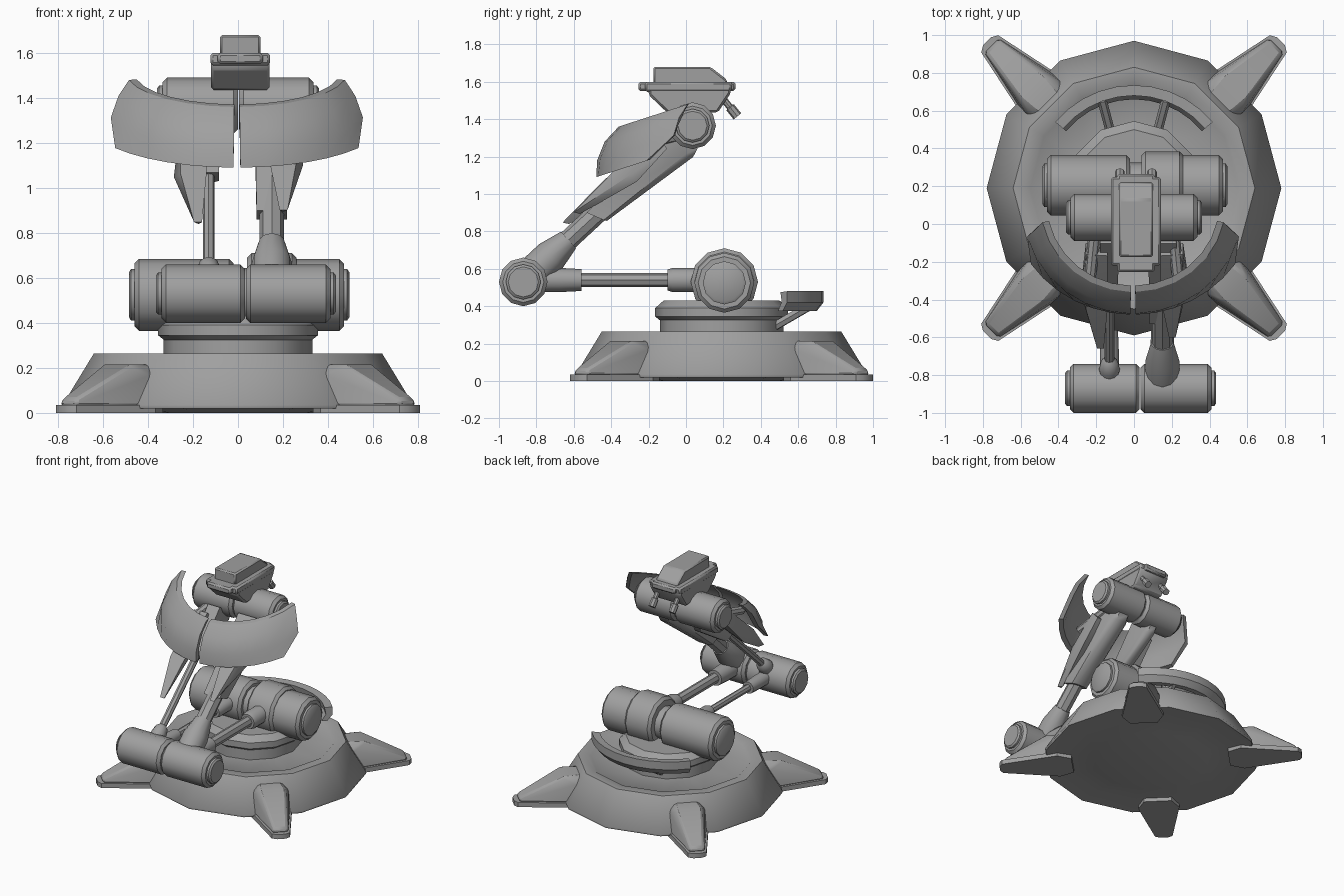
import bpy, bmesh
from math import sin, cos, pi, radians
from mathutils import Matrix, Vector

cube = bpy.data.objects.get("Cube")
if cube:
    bpy.data.objects.remove(cube)

grey = bpy.data.materials.new("plain grey")
grey.use_nodes = True
grey.diffuse_color = (0.35, 0.35, 0.35, 1)
grey.node_tree.nodes["Principled BSDF"].inputs["Base Color"].default_value = (0.35, 0.35, 0.35, 1)

CY = 0.19  # y of the base axis


def finish(name, bm, bevel=0, angle=35):
    bmesh.ops.remove_doubles(bm, verts=bm.verts, dist=0.0005)
    bmesh.ops.recalc_face_normals(bm, faces=bm.faces)
    mesh = bpy.data.meshes.new(name)
    bm.to_mesh(mesh)
    bm.free()
    mesh.materials.append(grey)
    ob = bpy.data.objects.new(name, mesh)
    bpy.context.collection.objects.link(ob)
    if bevel:
        mod = ob.modifiers.new("soft edges", "BEVEL")
        mod.width = bevel
        mod.segments = 1
        mod.limit_method = "ANGLE"
    bpy.ops.object.select_all(action="DESELECT")
    ob.select_set(True)
    bpy.context.view_layer.objects.active = ob
    bpy.ops.object.shade_smooth_by_angle(angle=radians(angle))
    return ob


def skin(name, rings, closed=False, angle=35):
    """Join equal closed loops of points; close the sweep or cap its ends."""
    bm = bmesh.new()
    loops = [[bm.verts.new(p) for p in ring] for ring in rings]
    pairs = list(zip(loops, loops[1:]))
    if closed:
        pairs.append((loops[-1], loops[0]))
    for a, b in pairs:
        for i in range(len(a)):
            j = (i + 1) % len(a)
            bm.faces.new((a[i], a[j], b[j], b[i]))
    if not closed:
        bm.faces.new(loops[0])
        bm.faces.new(loops[-1])
    return finish(name, bm, 0, angle)


def lathe(name, profile, matrix, sides=12, angle=35):
    """Revolve (radius, height) pairs about local z."""
    turn = [2 * pi * i / sides for i in range(sides)]
    rings = [[matrix @ Vector((r * cos(t), r * sin(t), h)) for t in turn] for r, h in profile]
    return skin(name, rings, angle=angle)


def limb(name, start, end, profile, sides=12):
    """Revolve (radius, distance) pairs along the line from start to end."""
    start, end = Vector(start), Vector(end)
    turn = (end - start).to_track_quat("Z", "Y").to_matrix().to_4x4()
    return lathe(name, profile, Matrix.Translation(start) @ turn, sides)


def drum(name, x0, x1, y, z, r, cap=0):
    """Bevelled drum along x; cap -1 or 1 adds a raised end disc on that side."""
    b = 0.02
    limb(name, (x0, y, z), (x1, y, z),
         [(r - b, 0), (r, b), (r, x1 - x0 - b), (r - b, x1 - x0)])
    if cap:
        x = x1 if cap > 0 else x0
        limb(name + "_cap", (x - cap * 0.03, y, z), (x + cap, y, z),
             [(r * 0.72, 0), (r * 0.72, 0.045), (r * 0.62, 0.055)])


def hull(name, points, bevel=0.0):
    bm = bmesh.new()
    for p in points:
        bm.verts.new(p)
    out = bmesh.ops.convex_hull(bm, input=bm.verts)
    bmesh.ops.delete(bm, geom=list(set(out["geom_interior"] + out["geom_unused"])), context="VERTS")
    bmesh.ops.dissolve_limit(bm, angle_limit=0.02, verts=bm.verts, edges=bm.edges)
    return finish(name, bm, bevel)


# Base dish and pedestal
axis = Matrix.Translation((0, CY, 0))
lathe("base_dish", [(0.35, 0.0), (0.42, 0.012), (0.6, 0.03), (0.775, 0.02), (0.78, 0.035),
                    (0.64, 0.265), (0.57, 0.265), (0.55, 0.25), (0.3, 0.25)], axis, angle=50)
lathe("pedestal", [(0.33, 0.22), (0.33, 0.325), (0.355, 0.345), (0.355, 0.39), (0.31, 0.43)], axis)

# Four diagonal feet: flat pad with a sloping shell
pad = [(0.57, 0.1), (0.67, 0.15), (1.08, 0.064), (1.1, 0.03)]
shell = [(0.57, 0.09, 0.03), (0.67, 0.14, 0.03), (1.07, 0.055, 0.03), (1.06, 0.045, 0.065),
         (0.76, 0.09, 0.215), (0.58, 0.075, 0.215), (0.67, 0.125, 0.17)]
for i, side in enumerate(("back_left", "back_right", "front_right", "front_left")):
    m = axis @ Matrix.Rotation(pi / 4 + i * pi / 2, 4, "Z")
    hull(side + "_foot_pad", [m @ Vector((u, v * s, z)) for u, v in pad for s in (-1, 1) for z in (0, 0.035)])
    hull(side + "_foot_shell", [m @ Vector((u, v * s, z)) for u, v, z in shell for s in (-1, 1)], 0.012)

# Curved guard behind the pedestal with two struts
section = [(0.545, 0.48), (0.545, 0.42), (0.51, 0.375), (0.47, 0.375), (0.5, 0.425), (0.49, 0.475)]
arc = [radians(90 - 50 + 10 * i) for i in range(11)]
skin("rear_guard", [[(r * cos(t), CY + r * sin(t), z) for r, z in section] for t in arc])
for s in (-1, 1):
    limb("guard_strut", (s * 0.12, 0.47, 0.29), (s * 0.17, 0.66, 0.4), [(0.025, 0), (0.025, 0.22)], 6)

# Shoulder, elbow and wrist drums
SZ, EY, EZ, WY, WZ = 0.525, -0.87, 0.53, 0.035, 1.365
drum("right_shoulder_drum", -0.46, -0.02, 0.205, SZ, 0.16, -1)
drum("shoulder_core", -0.1, 0.2, 0.205, SZ, 0.12)
drum("shoulder_ring", 0.04, 0.26, 0.205, 0.53, 0.18)
drum("left_shoulder_drum", 0.23, 0.47, 0.205, SZ, 0.16, 1)
drum("right_elbow_drum", -0.34, 0.03, EY, EZ, 0.13, -1)
drum("left_elbow_drum", 0.035, 0.41, EY, EZ, 0.13, 1)
drum("right_wrist_drum", -0.335, 0.0, WY, WZ, 0.125, -1)
drum("left_wrist_drum", 0.005, 0.335, WY, WZ, 0.125, 1)

# Lower arms, from shoulder to elbow
LX, RX = 0.15, -0.13
for name, x, big, rod in (("left", LX, 0.065, 0.038), ("right", RX, 0.05, 0.026)):
    a, b = (x, 0.1, 0.54), (x, -0.8, 0.54)
    limb(name + "_lower_rod", a, b, [(rod, 0), (rod, 0.9)], 8)
    limb(name + "_shoulder_socket", a, b, [(big, 0), (big, 0.17), (big * 0.85, 0.2)])
    limb(name + "_elbow_socket", b, a, [(big, 0), (big, 0.12), (big * 0.9, 0.24)])


def along(x, s, n):
    """Point at distance s up the upper arm and n above its centre line."""
    return Vector((x, EY + 0.733 * s - 0.68 * n, EZ + 0.68 * s + 0.733 * n))


# Upper arms, from elbow to wrist
limb("left_upper_collar", along(LX, 0, 0), along(LX, 1, 0), [(0.09, 0.06), (0.09, 0.2), (0.06, 0.33)])
limb("left_upper_rod", along(LX, 0, 0), along(LX, 1, 0), [(0.055, 0.2), (0.055, 1.15)], 8)
limb("right_upper_ball", along(RX, 0, 0), along(RX, 1, 0),
     [(0.05, 0.08), (0.055, 0.14), (0.045, 0.19), (0.025, 0.21)])
limb("right_upper_rod", along(RX, 0, 0), along(RX, 1, 0), [(0.026, 0.15), (0.026, 1.15)], 8)

# Sleeves that widen toward the wrist
for name, x, w, s0 in (("left", LX, 0.075, 0.5), ("right", RX, 0.05, 0.75)):
    hull(name + "_sleeve", [along(x + k * w * f, s, n) for k in (-1, 1) for f, s, n in (
        (0.9, s0, 0.04), (0.9, s0 + 0.04, -0.05), (0.5, s0 + 0.05, -0.065), (1, 1.12, 0.08),
        (1, 1.1, -0.09), (0.55, 1.12, -0.128), (0.55, 1.17, -0.11))])

# Pointed fins beside the sleeves
for name, side, tip, far, s0 in (("left", 1, 0.2, 0.29, 0.45), ("right", -1, 0.175, 0.285, 0.37)):
    near = 0.14
    hull(name + "_fin", [along(side * x, s, n) for x, s, n in (
        (tip - 0.015, s0, 0.09), (tip + 0.02, s0, 0.09), (tip, s0 + 0.02, 0.06),
        (near, s0 + 0.3, 0.105), (far - 0.03, s0 + 0.3, 0.105), (far, s0 + 0.36, 0.03),
        (far - 0.02, s0 + 0.36, -0.02), (near + 0.05, s0 + 0.3, 0.0),
        (near, 1.05, 0.1), (far - 0.03, 1.05, 0.09), (far - 0.03, 1.05, 0.0), (near, 1.05, 0.0))])

# Two-part curved shield: rows are front y, front z, radius, end angle
rows = [(-0.48, 1.09, 0.66, 55), (-0.475, 1.18, 0.58, 75), (-0.435, 1.28, 0.54, 77), (-0.36, 1.36, 0.49, 78)]
tilt, thick, steps = radians(18), 0.035, 6


def shield_point(side, row, f, t):
    y, z, r, end = row
    a = 0.024 + (radians(end) - 0.024) * f
    d = (r - t) * (1 - cos(a)) + t
    return (side * (r - t) * sin(a) - 0.005, y + d * cos(tilt), z + d * sin(tilt))


for name, side in (("left", 1), ("right", -1)):
    skin(name + "_shield", [
        [shield_point(side, row, i / steps, 0) for row in rows] +
        [shield_point(side, row, i / steps, thick) for row in reversed(rows)]
        for i in range(steps + 1)], angle=25)
    limb(name + "_shield_bracket", (side * 0.2, WY, 1.33), (side * 0.24, -0.36, 1.24),
         [(0.035, 0), (0.03, 0.38)], 8)

# Head: tapered jaw, rim and raised top block
HX = 0.01


def block(name, half, outline, bevel=0.012):
    hull(name, [(HX + k * half, y, z) for k in (-1, 1) for y, z in outline], bevel)


block("head_jaw", 0.13, [(-0.2, 1.6), (-0.2, 1.53), (-0.1, 1.435), (0.17, 1.435), (0.24, 1.54), (0.24, 1.6)])
block("head_rim", 0.133, [(-0.22, 1.6), (-0.22, 1.545), (0.24, 1.545), (0.25, 1.6)])
block("head_lip", 0.1, [(-0.255, 1.6), (-0.255, 1.55), (0.265, 1.55), (0.265, 1.6)])
block("head_top", 0.09, [(-0.175, 1.59), (-0.175, 1.68), (0.13, 1.68), (0.22, 1.61), (0.22, 1.59)])

# Two nozzles at the back of the head
for s in (-1, 1):
    x = HX + s * 0.085
    limb("head_nozzle", (x, 0.19, 1.52), (x, 0.275, 1.415), [(0.018, 0), (0.018, 0.07), (0.026, 0.075), (0.026, 0.135)], 8)
